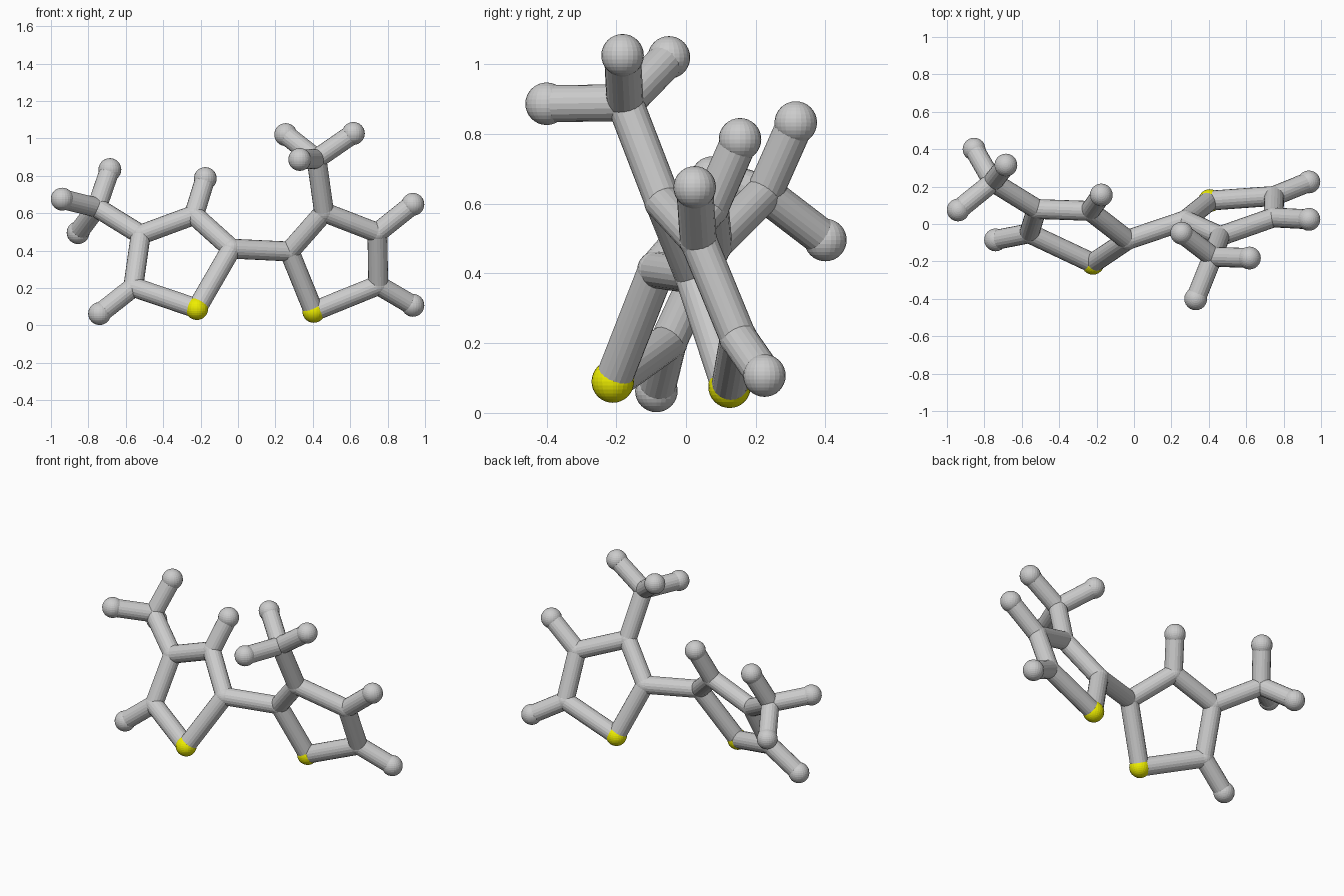
import bpy
from mathutils import Vector

if "Cube" in bpy.data.objects:
    bpy.data.objects.remove(bpy.data.objects["Cube"])

BOND_R, CARBON_R, HYDROGEN_R, SULFUR_R = 0.053, 0.055, 0.061, 0.061

# Atom centres; first letter of the key is the element
atoms = {
    # left ring
    "S_left": (-0.22, -0.21, 0.09),
    "C_left_inner": (-0.035, -0.085, 0.41),
    "C_left_top": (-0.235, 0.07, 0.59),
    "C_left_outer": (-0.52, 0.08, 0.485),
    "C_left_low": (-0.56, -0.05, 0.205),
    "H_left_low": (-0.74, -0.085, 0.063),
    "H_left_top": (-0.175, 0.155, 0.785),
    # left methyl group
    "C_left_methyl": (-0.755, 0.225, 0.63),
    "H_left_methyl_a": (-0.685, 0.315, 0.833),
    "H_left_methyl_b": (-0.94, 0.075, 0.675),
    "H_left_methyl_c": (-0.855, 0.40, 0.496),
    # right ring
    "S_right": (0.405, 0.125, 0.075),
    "C_right_inner": (0.275, 0.02, 0.395),
    "C_right_top": (0.46, -0.065, 0.605),
    "C_right_outer": (0.745, 0.035, 0.495),
    "C_right_low": (0.75, 0.15, 0.215),
    "H_right_outer": (0.935, 0.025, 0.647),
    "H_right_low": (0.935, 0.225, 0.107),
    # right methyl group
    "C_right_methyl": (0.42, -0.175, 0.89),
    "H_right_methyl_a": (0.255, -0.049, 1.02),
    "H_right_methyl_b": (0.617, -0.182, 1.026),
    "H_right_methyl_c": (0.33, -0.40, 0.887),
}

yellow = bpy.data.materials.new("yellow")
yellow.diffuse_color = (0.85, 0.85, 0.0, 1)
yellow.use_nodes = True
yellow.node_tree.nodes["Principled BSDF"].inputs["Base Color"].default_value = yellow.diffuse_color

labels = {"C": ("carbon", CARBON_R), "H": ("hydrogen", HYDROGEN_R), "S": ("sulfur", SULFUR_R)}


def add_atom(key):
    label, radius = labels[key[0]]
    bpy.ops.mesh.primitive_uv_sphere_add(segments=24, ring_count=16, radius=radius,
                                         location=atoms[key])
    ob = bpy.context.object
    ob.name = label + key[1:]
    if key[0] == "S":
        ob.data.materials.append(yellow)


def add_bond(a, b):
    p, q = Vector(atoms[a]), Vector(atoms[b])
    d = q - p
    bpy.ops.mesh.primitive_cylinder_add(vertices=20, radius=BOND_R, depth=d.length,
                                        location=(p + q) / 2)
    ob = bpy.context.object
    ob.name = "bond"
    ob.rotation_euler = d.to_track_quat("Z", "Y").to_euler()


for key in atoms:
    add_atom(key)

# Rings, each a closed loop of bonds
for side in ("left", "right"):
    ring = ["S_" + side] + ["C_%s_%s" % (side, p) for p in ("inner", "top", "outer", "low")]
    for i in range(5):
        add_bond(ring[i], ring[(i + 1) % 5])
    # methyl hydrogens
    for h in "abc":
        add_bond("C_%s_methyl" % side, "H_%s_methyl_%s" % (side, h))
    add_bond("C_%s_low" % side, "H_%s_low" % side)

# Link between rings and remaining side bonds
add_bond("C_left_inner", "C_right_inner")
add_bond("C_left_outer", "C_left_methyl")
add_bond("C_left_top", "H_left_top")
add_bond("C_right_top", "C_right_methyl")
add_bond("C_right_outer", "H_right_outer")
